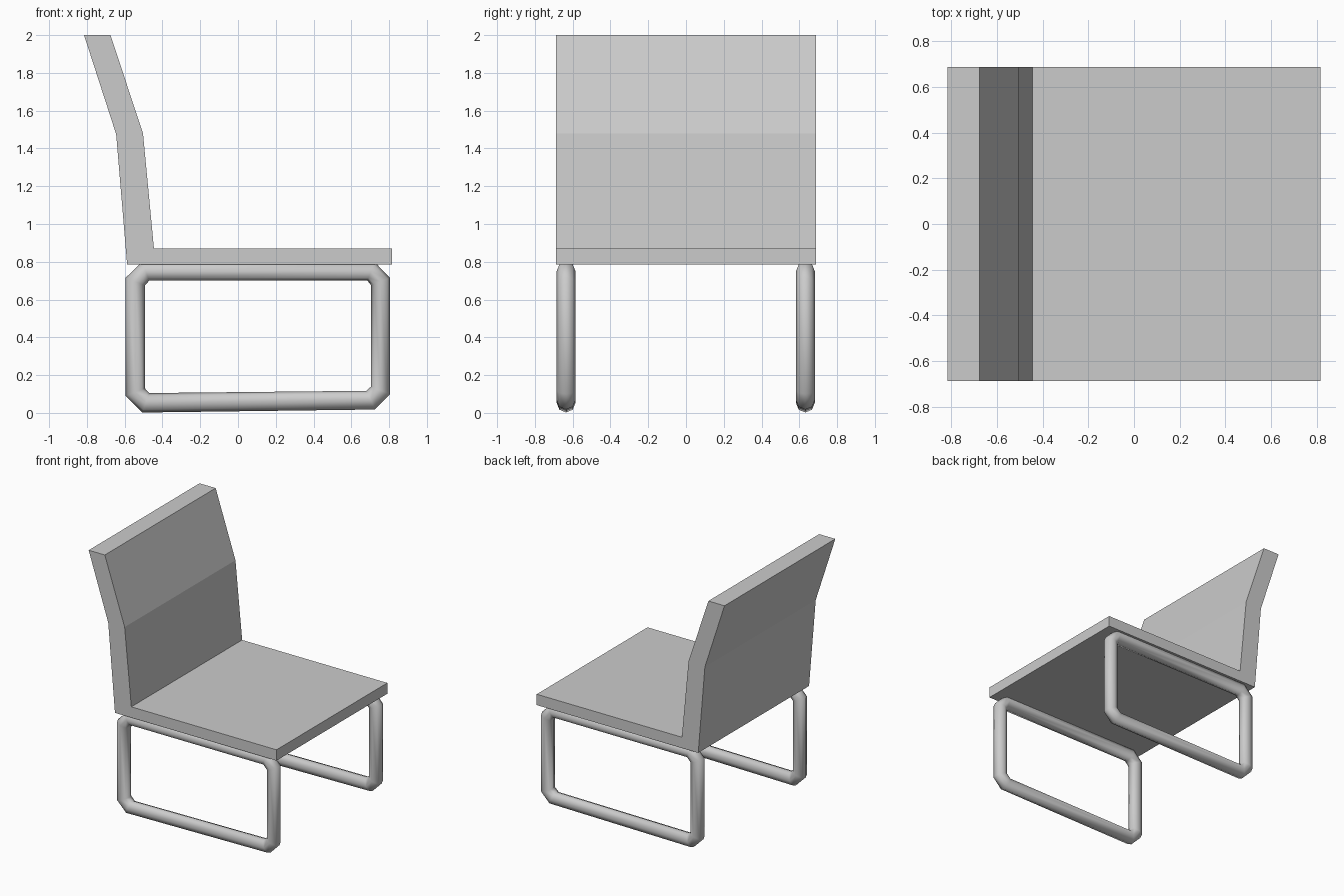
import bpy, bmesh
from math import cos, sin, pi
from mathutils import Vector

if "Cube" in bpy.data.objects:
    bpy.data.objects.remove(bpy.data.objects["Cube"])

HALF_W = 0.687


def make_object(name, bm):
    bmesh.ops.recalc_face_normals(bm, faces=bm.faces)
    mesh = bpy.data.meshes.new(name)
    bm.to_mesh(mesh)
    bm.free()
    obj = bpy.data.objects.new(name, mesh)
    bpy.context.collection.objects.link(obj)
    return obj


# Seat and bent backrest: one side profile extruded across the width
profile = [(-0.587, 0.785), (0.815, 0.785), (0.815, 0.87), (-0.445, 0.87),
           (-0.503, 1.48), (-0.675, 2.0), (-0.815, 2.0), (-0.645, 1.475)]
bm = bmesh.new()
face = bm.faces.new([bm.verts.new((x, -HALF_W, z)) for x, z in profile])
new = bmesh.ops.extrude_face_region(bm, geom=[face])["geom"]
bmesh.ops.translate(bm, vec=(0, 2 * HALF_W, 0),
                    verts=[v for v in new if isinstance(v, bmesh.types.BMVert)])
bm.faces.new([v for v in face.verts]) if not face.is_valid else None
make_object("seat_and_back", bm)

# Tubular leg loop: (outer, inner) point of each mitred ring, going round
rings = [((-0.595, 0.715), (-0.493, 0.675)), ((-0.508, 0.80), (-0.47, 0.70)),
         ((0.722, 0.80), (0.685, 0.70)), ((0.805, 0.715), (0.705, 0.675)),
         ((0.805, 0.10), (0.705, 0.14)), ((0.725, 0.018), (0.68, 0.117)),
         ((-0.507, 0.002), (-0.47, 0.105)), ((-0.595, 0.09), (-0.493, 0.13))]
SIDES, R = 8, 0.05


def leg_loop(name, y):
    bm = bmesh.new()
    loops = []
    for (ox, oz), (ix, iz) in rings:
        outer, inner = Vector((ox, y, oz)), Vector((ix, y, iz))
        mid, half = (outer + inner) / 2, (outer - inner) / 2
        loops.append([bm.verts.new(mid + half * cos(2 * pi * k / SIDES)
                                   + Vector((0, R * sin(2 * pi * k / SIDES), 0)))
                      for k in range(SIDES)])
    for i, a in enumerate(loops):
        b = loops[(i + 1) % len(loops)]
        for k in range(SIDES):
            n = (k + 1) % SIDES
            bm.faces.new((a[k], a[n], b[n], b[k])).smooth = True
    return make_object(name, bm)


leg_loop("front_leg_loop", -HALF_W + R + 0.002)
leg_loop("rear_leg_loop", HALF_W - R - 0.005)
